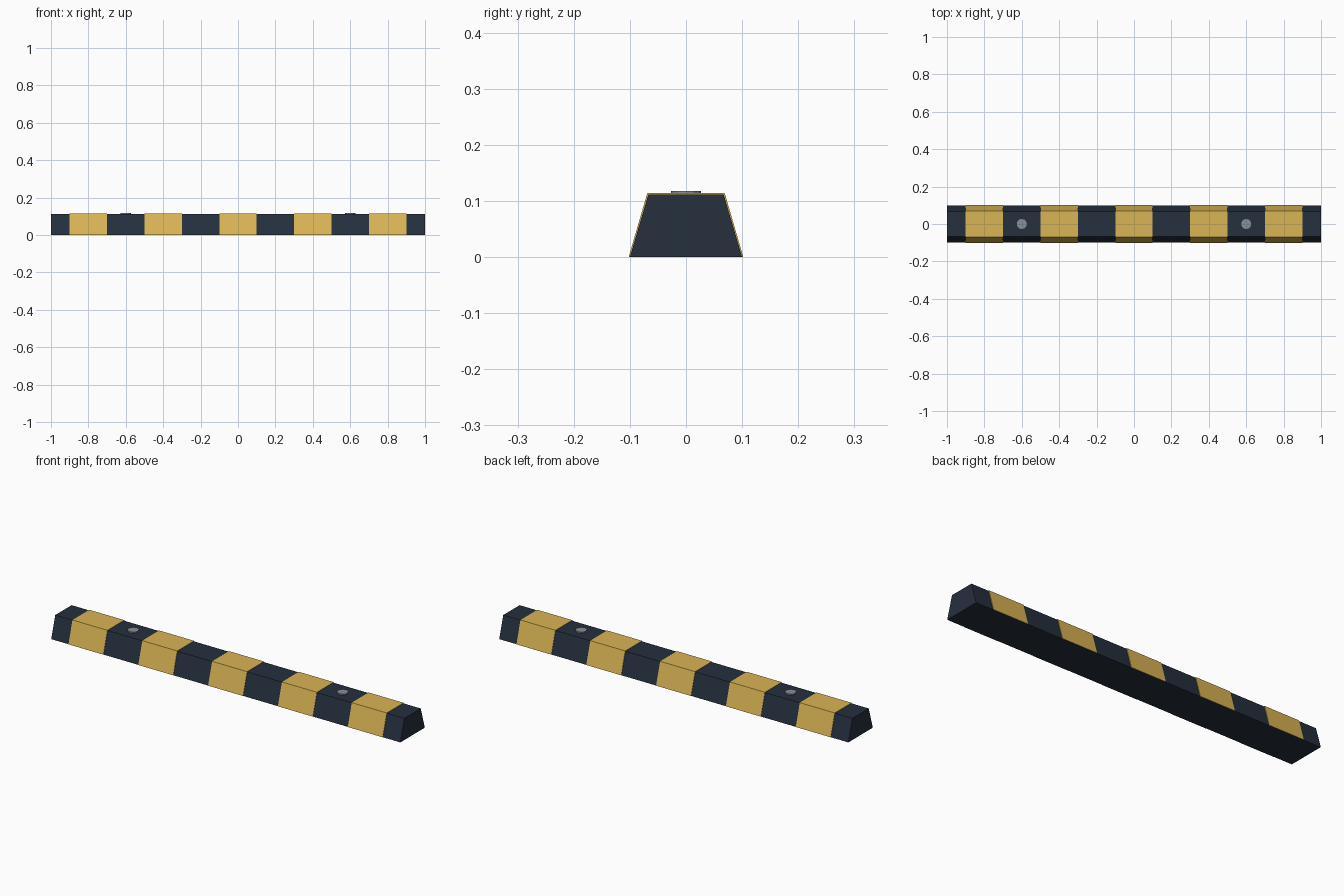
import bpy
import bmesh

cube = bpy.data.objects.get("Cube")
if cube:
    bpy.data.objects.remove(cube, do_unlink=True)


def material(name, rgb):
    mat = bpy.data.materials.new(name)
    mat.use_nodes = True
    color = (*rgb, 1)
    mat.diffuse_color = color
    mat.node_tree.nodes["Principled BSDF"].inputs["Base Color"].default_value = color
    return mat


def add_object(name, bm, mat):
    bmesh.ops.recalc_face_normals(bm, faces=bm.faces)
    mesh = bpy.data.meshes.new(name)
    bm.to_mesh(mesh)
    bm.free()
    mesh.materials.append(mat)
    obj = bpy.data.objects.new(name, mesh)
    bpy.context.collection.objects.link(obj)
    return obj


def tapered_bar(name, x, length, base, crest, bottom, top, mat):
    """Trapezoid section swept along x, given as half widths and heights."""
    bm = bmesh.new()
    section = [(-base, bottom), (base, bottom), (crest, top), (-crest, top)]
    face = bm.faces.new([bm.verts.new((x - length / 2, y, z)) for y, z in section])
    swept = bmesh.ops.extrude_face_region(bm, geom=[face], use_keep_orig=True)["geom"]
    verts = [v for v in swept if isinstance(v, bmesh.types.BMVert)]
    bmesh.ops.translate(bm, verts=verts, vec=(length, 0, 0))
    return add_object(name, bm, mat)


def bolt_head(name, x, radius, bottom, top, mat):
    bm = bmesh.new()
    bmesh.ops.create_cone(bm, cap_ends=True, segments=12, radius1=radius,
                          radius2=radius, depth=top - bottom)
    bmesh.ops.translate(bm, verts=bm.verts, vec=(x, 0, (bottom + top) / 2))
    return add_object(name, bm, mat)


dark = material("dark_slate_rubber", (0.018, 0.029, 0.048))
yellow = material("safety_yellow", (0.70, 0.46, 0.09))
steel = material("bolt_steel", (0.25, 0.28, 0.31))

# Main block
tapered_bar("parking_block", 0, 2, 0.1, 0.067, 0, 0.112, dark)

# Wrapped warning bands
for i, x in enumerate((-0.8, -0.4, 0, 0.4, 0.8), 1):
    tapered_bar(f"warning_band_{i}", x, 0.2, 0.102, 0.069, 0.0005, 0.114, yellow)

# Anchor bolts
for side, x in (("right", -0.6), ("left", 0.6)):
    bolt_head(f"anchor_bolt_{side}", x, 0.027, 0.105, 0.118, steel)
